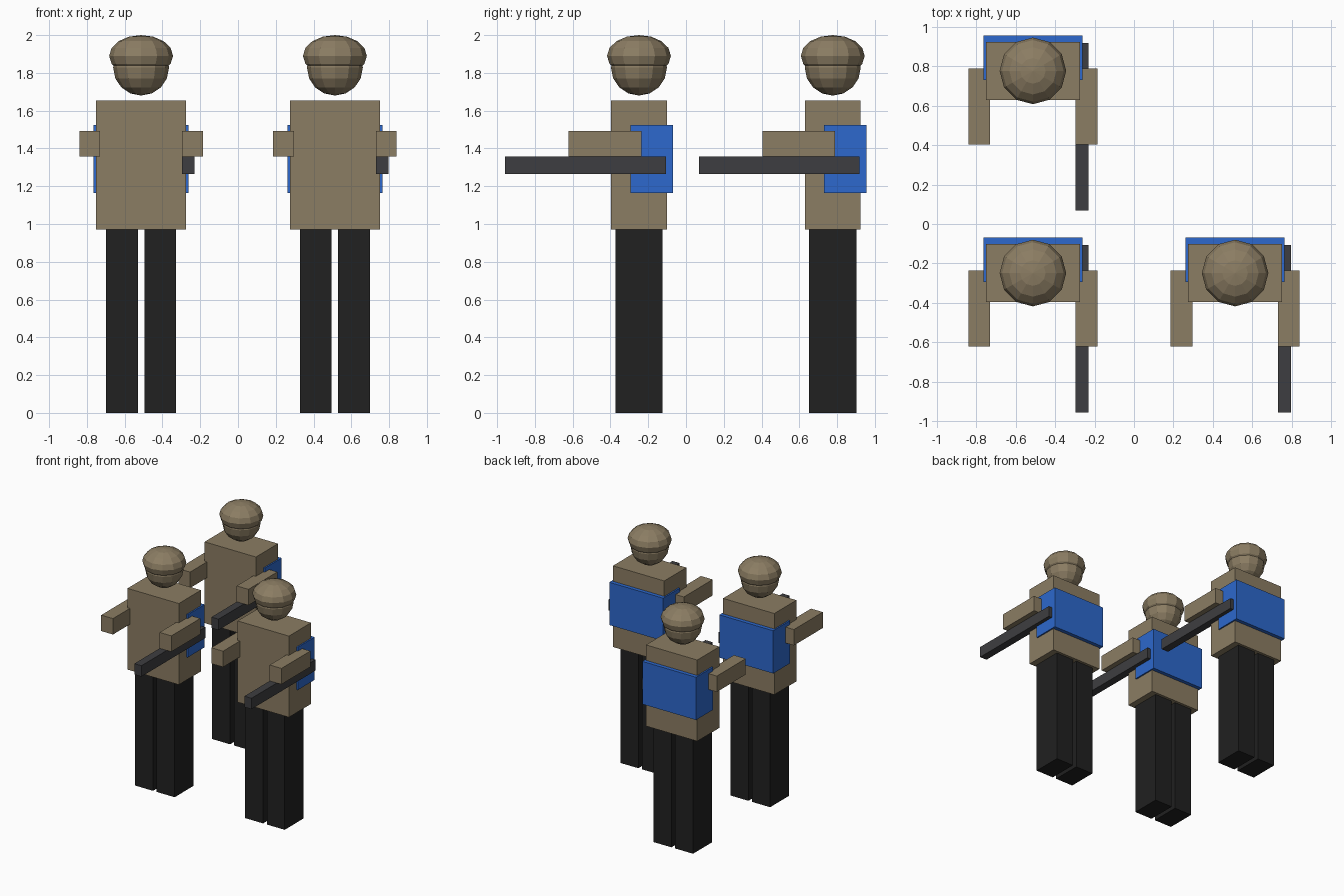
import bpy

old = bpy.data.objects.get("Cube")
if old:
    bpy.data.objects.remove(old, do_unlink=True)


def material(name, rgb):
    m = bpy.data.materials.new(name)
    m.use_nodes = True
    m.diffuse_color = (*rgb, 1)
    m.node_tree.nodes["Principled BSDF"].inputs["Base Color"].default_value = (*rgb, 1)
    return m


khaki = material("khaki", (0.26, 0.205, 0.125))
blue = material("blue", (0.026, 0.14, 0.61))
black = material("black", (0.015, 0.015, 0.015))
gunmetal = material("gunmetal", (0.048, 0.048, 0.052))


def box(name, center, size, mat):
    bpy.ops.mesh.primitive_cube_add(size=1, location=center)
    ob = bpy.context.object
    ob.name = name
    ob.scale = size
    ob.data.materials.append(mat)


def ball(name, center, radius, height, mat):
    bpy.ops.mesh.primitive_uv_sphere_add(segments=12, ring_count=8, radius=1, location=center)
    ob = bpy.context.object
    ob.name = name
    ob.scale = (radius, radius, height)
    ob.data.materials.append(mat)


def figure(prefix, x, y):
    # body and legs
    box(prefix + "_torso", (x, y, 1.313), (0.478, 0.295, 0.684), khaki)
    for side, s in (("left", 1), ("right", -1)):
        box(f"{prefix}_{side}_leg", (x + s * 0.101, y, 0.486), (0.167, 0.25, 0.972), black)
        box(f"{prefix}_{side}_arm", (x + s * 0.272, y - 0.18, 1.425), (0.11, 0.385, 0.134), khaki)
    # backpack wrapping the rear of the torso
    box(prefix + "_backpack", (x, y + 0.067, 1.345), (0.502, 0.225, 0.36), blue)
    # long barrel carried under the left arm
    box(prefix + "_rifle", (x + 0.25, y - 0.283, 1.311), (0.066, 0.85, 0.092), gunmetal)
    # head and squashed cap
    ball(prefix + "_head", (x, y, 1.828), 0.148, 0.148, khaki)
    ball(prefix + "_cap", (x, y, 1.89), 0.169, 0.11, khaki)


# three figures on the corners of a square
for prefix, x, y in (("first", -0.513, -0.249), ("second", 0.513, -0.249), ("third", -0.513, 0.777)):
    figure(prefix, x, y)
